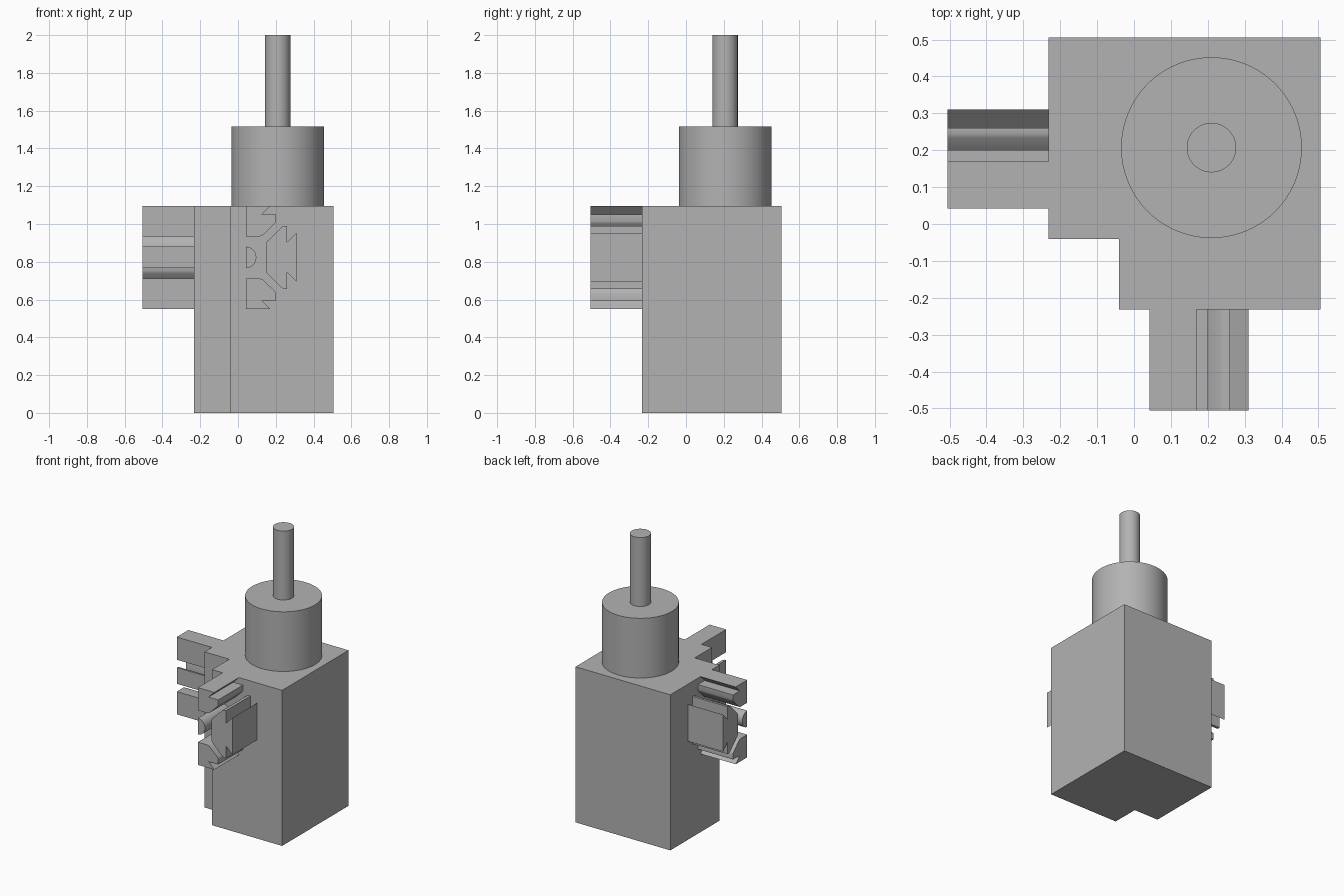
import bpy, bmesh, math
from mathutils import Vector

if "Cube" in bpy.data.objects:
    bpy.data.objects.remove(bpy.data.objects["Cube"])

grey = bpy.data.materials.new("light_grey")
grey.diffuse_color = (0.45, 0.45, 0.45, 1)
grey.use_nodes = True
grey.node_tree.nodes["Principled BSDF"].inputs["Base Color"].default_value = grey.diffuse_color


def prism(name, points, offset, smooth=False):
    """Extrude a closed outline of 3D points along an offset."""
    bm = bmesh.new()
    face = bm.faces.new([bm.verts.new(p) for p in points])
    new = bmesh.ops.extrude_face_region(bm, geom=[face])["geom"]
    bmesh.ops.translate(bm, vec=Vector(offset),
                        verts=[v for v in new if isinstance(v, bmesh.types.BMVert)])
    bmesh.ops.recalc_face_normals(bm, faces=bm.faces)
    mesh = bpy.data.meshes.new(name)
    bm.to_mesh(mesh)
    bm.free()
    mesh.materials.append(grey)
    obj = bpy.data.objects.new(name, mesh)
    bpy.context.collection.objects.link(obj)
    if smooth:
        bpy.ops.object.select_all(action="DESELECT")
        obj.select_set(True)
        bpy.context.view_layer.objects.active = obj
        bpy.ops.object.shade_smooth_by_angle(angle=math.radians(35))
    return obj


def cylinder(name, r, z0, z1, n=96):
    ring = [(0.21 + r * math.cos(2 * math.pi * i / n),
             0.207 + r * math.sin(2 * math.pi * i / n), z0) for i in range(n)]
    prism(name, ring, (0, 0, z1 - z0), True)


# Main body: square block with one notched corner
LO, HI, NOTCH, TOP = -0.232, 0.506, -0.04, 1.095
body = [(NOTCH, LO), (HI, LO), (HI, HI), (LO, HI), (LO, NOTCH), (NOTCH, NOTCH)]
prism("body", [(x, y, 0) for x, y in body], (0, 0, TOP))

# Collar and shaft
cylinder("collar", 0.245, TOP, 1.515)
cylinder("shaft", 0.067, 1.515, 2.0)

# Rail cross-sections: (sideways, height above the rail centre line)
MID = 0.823
jaw = [(0.042, 0.272), (0.042, 0.112), (0.115, 0.112), (0.127, 0.115),
       (0.136, 0.121), (0.196, 0.180), (0.2, 0.19), (0.2, 0.227),
       (0.125, 0.227), (0.17, 0.272)]
half = [(0.31, 0.13), (0.26, 0.08), (0.26, 0.167), (0.245, 0.167),
        (0.233, 0.162), (0.153, 0.084), (0.147, 0.07)]
clip = half + [(u, -v) for u, v in reversed(half)]
rib = [(0.042 + 0.055 * math.cos(a), 0.057 * math.sin(a))
       for a in (math.pi * (i / 20 - 0.5) for i in range(21))]
parts = {"upper_jaw": jaw, "lower_jaw": [(u, -v) for u, v in jaw],
         "clip": clip, "rib": rib}

# The same rail sits on the front and on the left side
END = -0.506
for part, outline in parts.items():
    prism("front_" + part, [(u, END, MID + v) for u, v in outline],
          (0, LO - END, 0), True)
    prism("left_" + part, [(END, u, MID + v) for u, v in outline],
          (LO - END, 0, 0), True)
